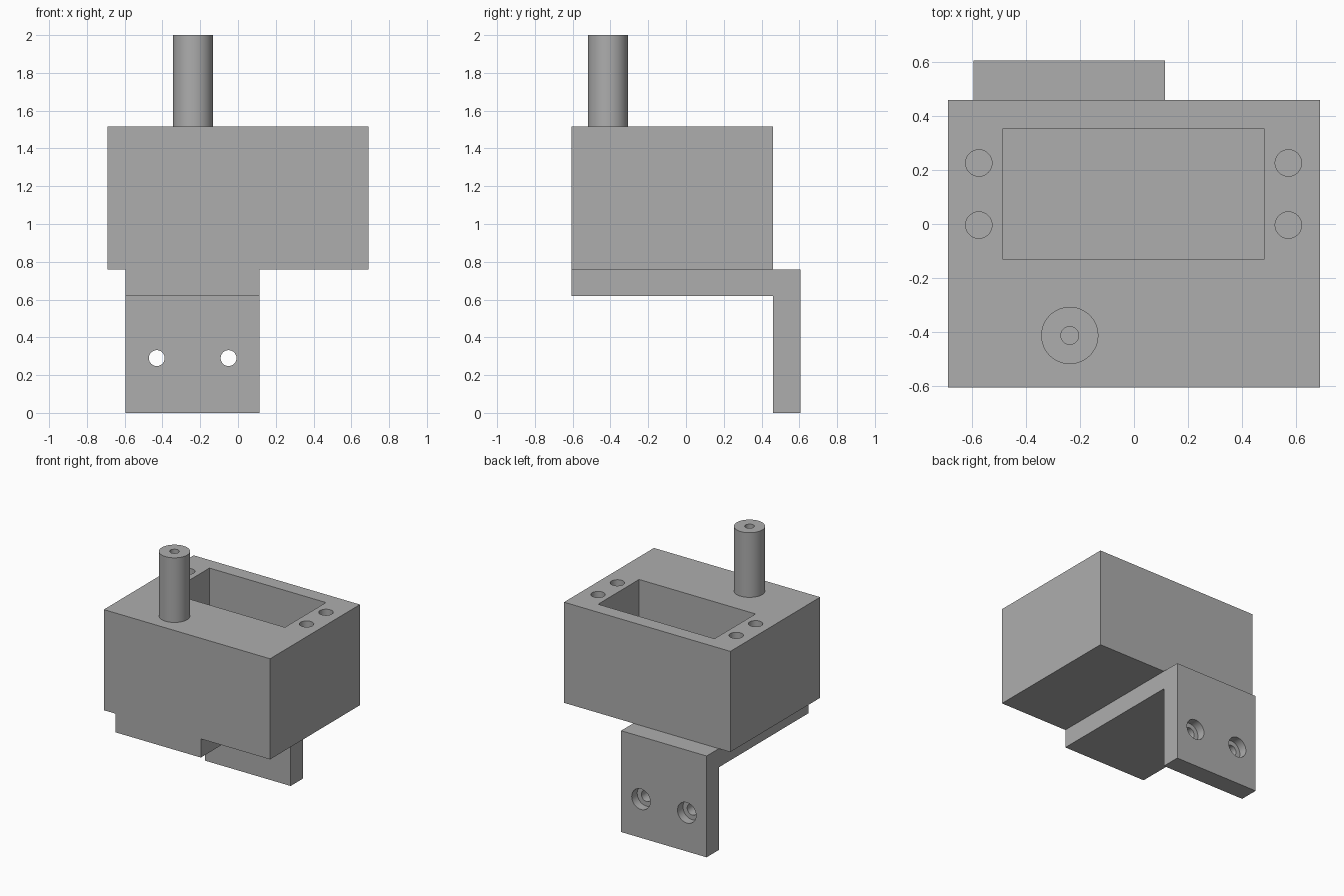
import bpy
import bmesh
from math import radians, pi, cos, sin

cube = bpy.data.objects.get("Cube")
if cube:
    bpy.data.objects.remove(cube, do_unlink=True)

grey = bpy.data.materials.new("plain grey")
grey.use_nodes = True
COLOUR = (0.42, 0.42, 0.42, 1)
grey.diffuse_color = COLOUR
grey.node_tree.nodes["Principled BSDF"].inputs["Base Color"].default_value = COLOUR


def finish(name, bm):
    bmesh.ops.recalc_face_normals(bm, faces=bm.faces)
    mesh = bpy.data.meshes.new(name)
    bm.to_mesh(mesh)
    bm.free()
    mesh.materials.append(grey)
    obj = bpy.data.objects.new(name, mesh)
    bpy.context.collection.objects.link(obj)
    return obj


def block(name, lo, hi):
    bm = bmesh.new()
    bmesh.ops.create_cube(bm, size=1)
    for v in bm.verts:
        v.co = [(a + b) / 2 + c * (b - a) for a, b, c in zip(lo, hi, v.co)]
    return finish(name, bm)


def turned(name, profile, centre, axis="Z", sides=48):
    """Closed solid turned from (radius, position) pairs about the Z or Y axis."""
    bm = bmesh.new()
    rings = []
    for r, h in profile:
        ring = []
        for i in range(sides):
            u, v = r * cos(2 * pi * i / sides), r * sin(2 * pi * i / sides)
            co = (centre[0] + u, centre[1] + v, h) if axis == "Z" else (centre[0] + u, h, centre[1] + v)
            ring.append(bm.verts.new(co))
        rings.append(ring)
    for a, b in zip(rings, rings[1:]):
        for i in range(sides):
            j = (i + 1) % sides
            bm.faces.new((a[i], a[j], b[j], b[i]))
    bm.faces.new(rings[0])
    bm.faces.new(rings[-1])
    return finish(name, bm)


def cut(target, cutter):
    cutter.hide_render = True
    mod = target.modifiers.new(cutter.name, "BOOLEAN")
    mod.operation = "DIFFERENCE"
    mod.solver = "EXACT"
    mod.object = cutter
    bpy.context.view_layer.objects.active = target
    bpy.ops.object.modifier_apply(modifier=mod.name)
    bpy.data.objects.remove(cutter, do_unlink=True)


def smooth(obj):
    bpy.ops.object.select_all(action="DESELECT")
    obj.select_set(True)
    bpy.context.view_layer.objects.active = obj
    bpy.ops.object.shade_smooth_by_angle(angle=radians(30))


# Housing with a rectangular pocket and four screw holes
housing = block("housing", (-0.69, -0.605, 0.76), (0.69, 0.46, 1.515))
cut(housing, block("pocket_cutter", (-0.485, -0.132, 0.9), (0.482, 0.354, 1.6)))
for x in (-0.575, 0.572):
    for y in (-0.004, 0.226):
        cut(housing, turned("screw_hole_cutter", [(0.049, 1.1), (0.049, 1.6)], (x, y)))
smooth(housing)

# L-shaped mounting bracket, extruded sideways from its side profile
bm = bmesh.new()
outline = [(-0.605, 0.62), (0.46, 0.62), (0.46, 0), (0.605, 0), (0.605, 0.76), (-0.605, 0.76)]
face = bm.faces.new([bm.verts.new((-0.595, y, z)) for y, z in outline])
side = bmesh.ops.extrude_face_region(bm, geom=[face])
bmesh.ops.translate(bm, vec=(0.71, 0, 0),
                    verts=[v for v in side["geom"] if isinstance(v, bmesh.types.BMVert)])
bracket = finish("mounting_bracket", bm)

# Counterbored bolt holes through the bracket
bore = [(0.042, 0.4), (0.042, 0.54), (0.077, 0.54), (0.077, 0.7)]
for x in (-0.43, -0.05):
    cut(bracket, turned("bolt_hole_cutter", bore, (x, 0.29), "Y"))
smooth(bracket)

# Upright post with a small blind hole in its top
post = turned("post", [(0.106, 1.51), (0.106, 2), (0.033, 2), (0.033, 1.75)], (-0.238, -0.413))
smooth(post)
